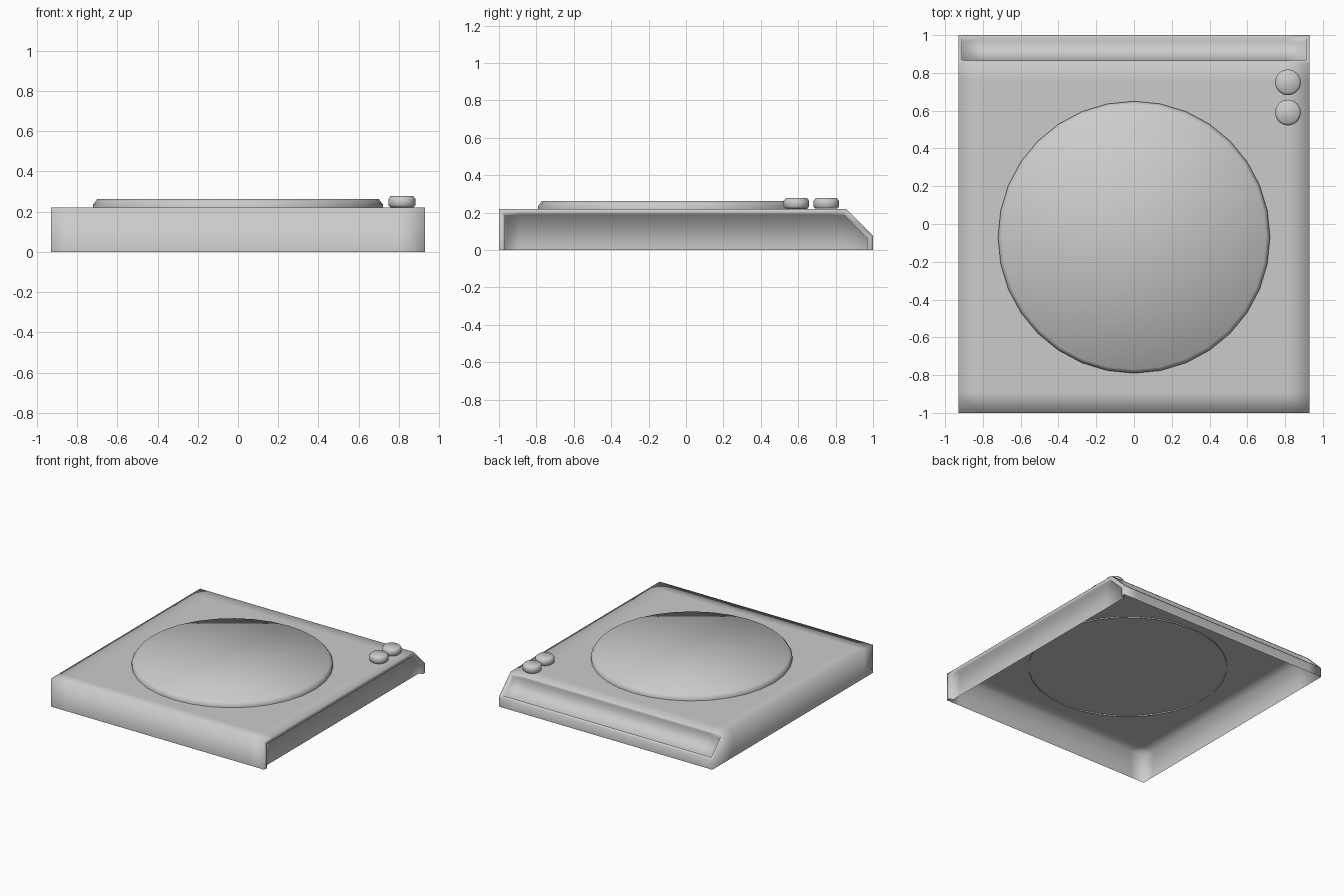
import bpy, bmesh, math
from mathutils import Vector

if "Cube" in bpy.data.objects:
    bpy.data.objects.remove(bpy.data.objects["Cube"])


def finish(name, bm):
    for f in bm.faces:
        f.smooth = True
    me = bpy.data.meshes.new(name)
    bm.to_mesh(me)
    bm.free()
    ob = bpy.data.objects.new(name, me)
    bpy.context.collection.objects.link(ob)
    return ob


def recess(bm, normal, margin, depth):
    """Inset every face pointing along normal and push it inwards."""
    n = Vector(normal).normalized()
    faces = [f for f in bm.faces if f.normal.dot(n) > 0.999]
    bmesh.ops.inset_region(bm, faces=faces, thickness=margin, use_even_offset=True)
    bmesh.ops.inset_region(bm, faces=faces, thickness=0.004, use_even_offset=True)
    verts = list({v for f in faces for v in f.verts})
    bmesh.ops.translate(bm, verts=verts, vec=-n * depth)
    bm.normal_update()


def turned(name, profile, x, y, sides, open_bottom):
    """Stack of rings (radius, z) with a flat cap."""
    bm = bmesh.new()
    rings = [[bm.verts.new((x + r * math.sin(2 * math.pi * i / sides),
                            y + r * math.cos(2 * math.pi * i / sides), z))
              for i in range(sides)] for r, z in profile]
    for a, b in zip(rings, rings[1:]):
        for i in range(sides):
            j = (i + 1) % sides
            bm.faces.new((a[j], a[i], b[i], b[j]))
    bm.faces.new(rings[-1][::-1])
    if not open_bottom:
        bm.faces.new(rings[0])
    bm.normal_update()
    return finish(name, bm)


# Body: side profile swept across the width, open underneath
bm = bmesh.new()
profile = [(-1, 0), (1, 0), (1, 0.075), (0.855, 0.22), (-1, 0.22)]
side = bm.faces.new([bm.verts.new((-0.93, y, z)) for y, z in profile])
ext = bmesh.ops.extrude_face_region(bm, geom=[side], use_keep_orig=True)
bmesh.ops.translate(bm, vec=(1.86, 0, 0),
                    verts=[g for g in ext["geom"] if isinstance(g, bmesh.types.BMVert)])
bmesh.ops.recalc_face_normals(bm, faces=bm.faces)
bm.normal_update()
bmesh.ops.delete(bm, geom=[f for f in bm.faces if f.normal.z < -0.9], context="FACES")

# Support loops near the edges keep the smooth shading tight
for co, no in (((-0.81, 0, 0), (1, 0, 0)), ((0.81, 0, 0), (1, 0, 0)),
               ((0, -0.89, 0), (0, 1, 0)), ((0, 0.76, 0), (0, 1, 0))):
    bmesh.ops.bisect_plane(bm, geom=bm.verts[:] + bm.edges[:] + bm.faces[:],
                           plane_co=co, plane_no=no)
bm.normal_update()

# Sunken panels on the right side and on the sloped back
recess(bm, (1, 0, 0), 0.031, 0.03)
recess(bm, (0, 1, 1), 0.019, 0.03)
finish("body", bm)

# Round plate on top
turned("round_plate", [(0.72, 0.21), (0.72, 0.236), (0.70, 0.263)], 0, -0.07, 32, True)

# Two knobs
knob = [(0.058, 0.222), (0.068, 0.232), (0.068, 0.264), (0.056, 0.277)]
for i, y in enumerate((0.75, 0.59)):
    turned(f"knob_{i + 1}", knob, 0.815, y, 32, False)
